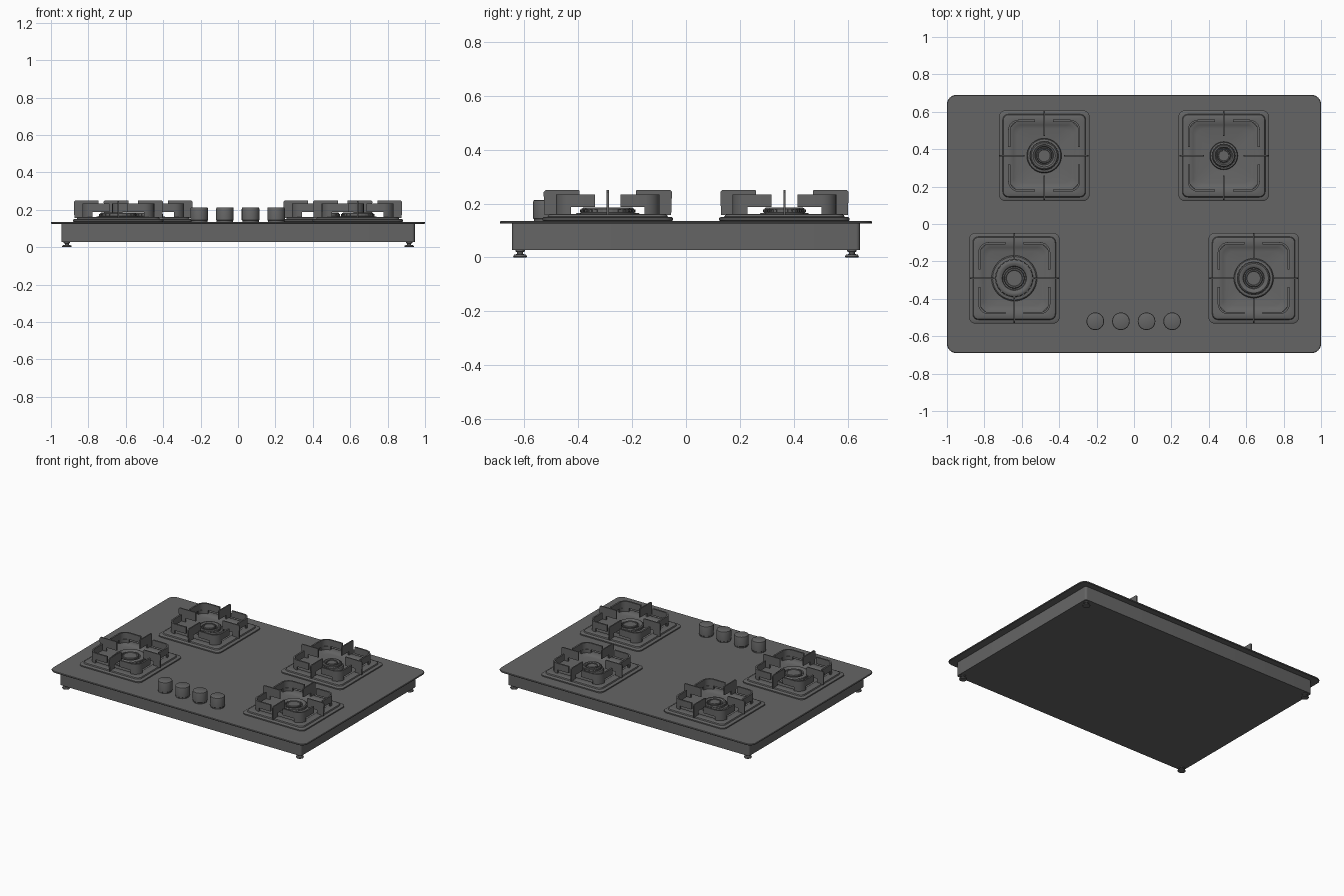
import bpy, bmesh, math
from mathutils import Matrix, Vector

if "Cube" in bpy.data.objects:
    bpy.data.objects.remove(bpy.data.objects["Cube"])

grey = bpy.data.materials.new("dark_grey")
grey.use_nodes = True
COLOUR = (0.13, 0.13, 0.13, 1)
grey.diffuse_color = COLOUR
grey.node_tree.nodes["Principled BSDF"].inputs["Base Color"].default_value = COLOUR


def finish(bm, name, loc=(0, 0, 0)):
    """Turn a bmesh into a shaded object."""
    bmesh.ops.recalc_face_normals(bm, faces=bm.faces)
    mesh = bpy.data.meshes.new(name)
    bm.to_mesh(mesh)
    bm.free()
    mesh.materials.append(grey)
    ob = bpy.data.objects.new(name, mesh)
    bpy.context.collection.objects.link(ob)
    ob.location = loc
    bpy.ops.object.select_all(action='DESELECT')
    ob.select_set(True)
    bpy.context.view_layer.objects.active = ob
    bpy.ops.object.shade_smooth_by_angle(angle=math.radians(35))
    return ob


def loft(name, rings, loc=(0, 0, 0)):
    """Skin a stack of equal rings and cap both ends."""
    bm = bmesh.new()
    loops = [[bm.verts.new(p) for p in ring] for ring in rings]
    n = len(loops[0])
    for a, b in zip(loops, loops[1:]):
        for i in range(n):
            j = (i + 1) % n
            bm.faces.new((a[i], a[j], b[j], b[i]))
    bm.faces.new(loops[0])
    bm.faces.new(loops[-1])
    return finish(bm, name, loc)


def rounded(hx, hy, r, z, steps=6):
    """Rounded rectangle ring."""
    pts = []
    for q, (sx, sy) in enumerate(((1, 1), (-1, 1), (-1, -1), (1, -1))):
        for k in range(steps + 1):
            a = (q + k / steps) * math.pi / 2
            pts.append((sx * (hx - r) + r * math.cos(a), sy * (hy - r) + r * math.sin(a), z))
    return pts


def circle(r, z, n=40):
    return [(r * math.cos(i * math.tau / n), r * math.sin(i * math.tau / n), z) for i in range(n)]


def lathe(name, profile, loc):
    return loft(name, [circle(r, z) for r, z in profile], loc)


def prism(bm, outline, offset):
    """Extrude a flat outline by an offset vector."""
    a = [bm.verts.new(p) for p in outline]
    b = [bm.verts.new(Vector(p) + Vector(offset)) for p in outline]
    bm.faces.new(a)
    bm.faces.new(b)
    for i in range(len(a)):
        j = (i + 1) % len(a)
        bm.faces.new((a[i], a[j], b[j], b[i]))


def corner_strip(bm, start, z0, z1, half=0.187, r=0.05, t=0.011):
    """Upright L-shaped strip with a rounded corner."""
    def side(o):
        h, rad = half + o, r + o
        c = half - r
        arc = [(c + rad * math.cos(k * math.pi / 12), c + rad * math.sin(k * math.pi / 12), z0)
               for k in range(7)]
        return [(h, start, z0)] + arc + [(start, h, z0)]
    prism(bm, side(t / 2) + side(-t / 2)[::-1], (0, 0, z1 - z0))


# Body and glass top
loft("body_box", [rounded(0.945, 0.645, 0.015, z) for z in (0.027, 0.126)])
loft("top_plate", [rounded(0.997, 0.687, 0.047, 0.125), rounded(1, 0.69, 0.05, 0.128),
                   rounded(1, 0.69, 0.05, 0.132), rounded(0.997, 0.687, 0.047, 0.135)])

# Feet
for x in (-0.915, 0.915):
    for y in (-0.615, 0.615):
        lathe("foot", [(0.024, 0), (0.026, 0.004), (0.022, 0.01), (0.011, 0.013),
                       (0.011, 0.02), (0.018, 0.022), (0.018, 0.03)], (x, y, 0))

# Control knobs
for i in range(4):
    lathe("knob", [(0.044, 0.134), (0.044, 0.142), (0.047, 0.145), (0.047, 0.205),
                   (0.045, 0.211), (0.041, 0.213)], (-0.207 + i * 0.137, -0.52, 0))


def drip_pan(loc):
    steps = ((0.235, 0.03, 0.134), (0.242, 0.034, 0.138), (0.242, 0.034, 0.146),
             (0.236, 0.032, 0.15), (0.222, 0.03, 0.151), (0.219, 0.03, 0.159),
             (0.213, 0.03, 0.162), (0.172, 0.04, 0.162), (0.164, 0.04, 0.156),
             (0.145, 0.04, 0.153), (0.06, 0.04, 0.144))
    loft("drip_pan", [rounded(h, h, r, z) for h, r, z in steps], loc)


def grate(loc):
    bm = bmesh.new()
    # One quarter: corner strip, its foot and a pointed-in finger
    corner_strip(bm, 0.048, 0.187, 0.233)
    corner_strip(bm, 0.14, 0.157, 0.187)
    t = 0.004
    finger = [(0.105, -t, 0.188), (0.185, -t, 0.188), (0.185, -t, 0.157), (0.235, -t, 0.157),
              (0.238, -t, 0.243), (0.231, -t, 0.25), (0.108, -t, 0.25), (0.105, -t, 0.247)]
    prism(bm, finger, (0, 2 * t, 0))
    # Repeat the quarter around the burner
    quarter = list(bm.verts) + list(bm.edges) + list(bm.faces)
    for q in range(1, 4):
        copy = bmesh.ops.duplicate(bm, geom=quarter)["geom"]
        bmesh.ops.rotate(bm, verts=[v for v in copy if isinstance(v, bmesh.types.BMVert)],
                         matrix=Matrix.Rotation(q * math.pi / 2, 3, 'Z'))
    finish(bm, "pan_support", loc)


def burner(loc, r, cap):
    # Outer flame ring with an open centre, then the inner cap
    lathe("burner_ring", [(r, 0.14), (r, 0.158), (r * 0.95, 0.164), (r * 0.82, 0.166),
                          (r * 0.8, 0.18), (r * 0.74, 0.185), (r * 0.64, 0.185),
                          (cap * 1.18, 0.178), (cap * 1.12, 0.168)], loc)
    lathe("burner_cap", [(cap, 0.16), (cap, 0.181), (cap * 0.93, 0.185),
                         (cap * 0.8, 0.185), (cap * 0.75, 0.182)], loc)
    # Flame ports around the ring
    bm = bmesh.new()
    for i in range(24):
        a = i * math.tau / 24
        m = Matrix.Rotation(a, 4, 'Z') @ Matrix.Translation((r * 0.81, 0, 0.173))
        bmesh.ops.create_cube(bm, size=1, matrix=m @ Matrix.Diagonal((0.008, r * 0.1, 0.01, 1)))
    finish(bm, "flame_ports", loc)


# Four burners of different sizes
for x, y, r, cap in ((-0.48, 0.365, 0.093, 0.042), (0.48, 0.365, 0.075, 0.036),
                     (-0.64, -0.29, 0.122, 0.055), (0.64, -0.29, 0.106, 0.048)):
    drip_pan((x, y, 0))
    grate((x, y, 0))
    burner((x, y, 0), r, cap)
